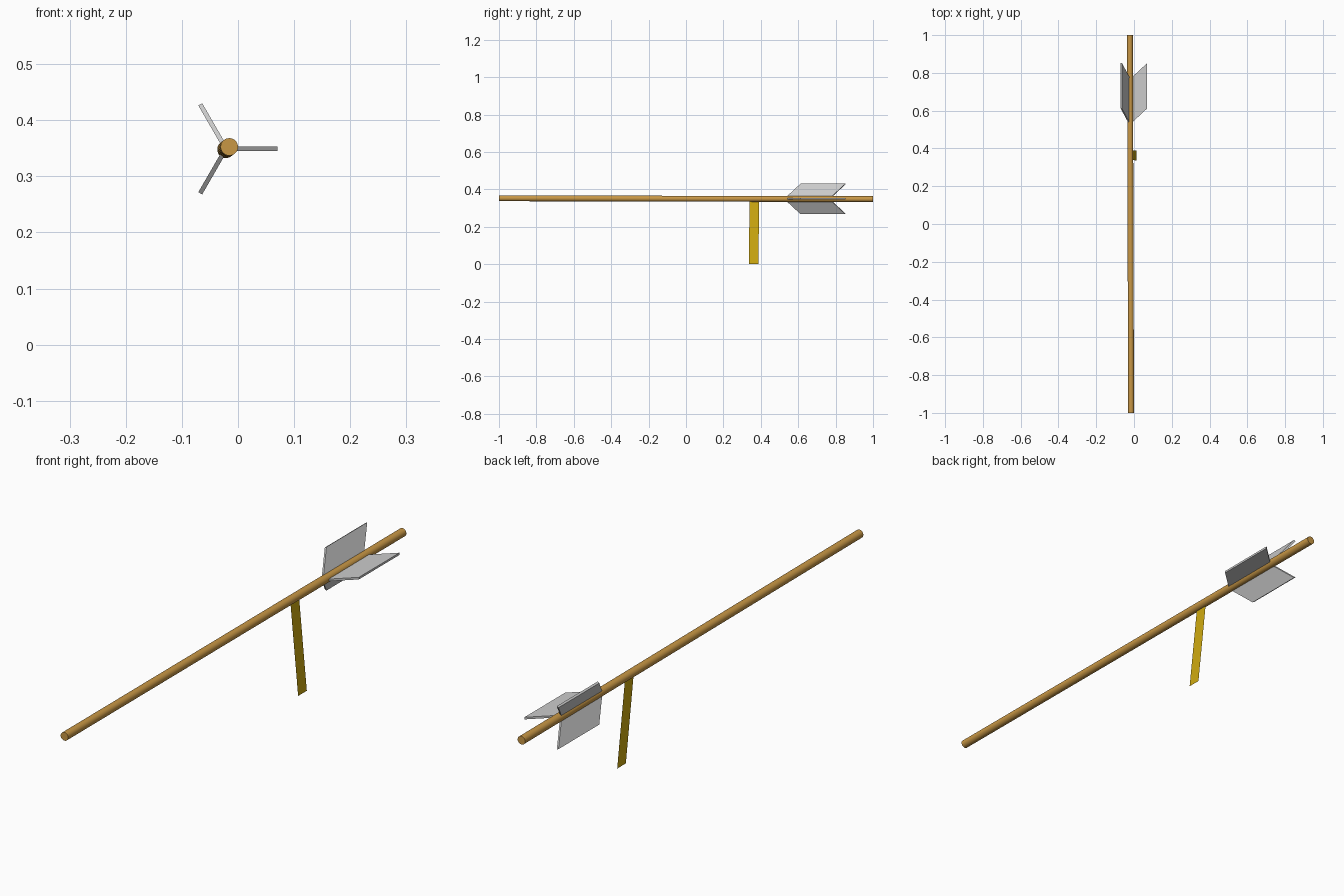
import bpy
import math
from mathutils import Vector, Matrix

if "Cube" in bpy.data.objects:
    bpy.data.objects.remove(bpy.data.objects["Cube"])


def material(name, color):
    m = bpy.data.materials.new(name)
    m.diffuse_color = (*color, 1)
    m.use_nodes = True
    m.node_tree.nodes["Principled BSDF"].inputs["Base Color"].default_value = m.diffuse_color
    return m


def mesh_object(name, verts, faces, mat=None):
    me = bpy.data.meshes.new(name)
    me.from_pydata(verts, [], faces)
    ob = bpy.data.objects.new(name, me)
    bpy.context.collection.objects.link(ob)
    if mat:
        me.materials.append(mat)
    return ob


wood = material("wood", (0.58, 0.31, 0.06))
yellow = material("yellow", (0.62, 0.40, 0.005))

# Shaft: a long, very slightly tilted rod
front = Vector((-0.0155, -1.0, 0.3525))
back = Vector((-0.0215, 1.0, 0.348))
axis = back - front
bpy.ops.mesh.primitive_cylinder_add(
    vertices=32, radius=0.0155, depth=axis.length,
    location=(front + back) / 2, rotation=axis.to_track_quat('Z', 'Y').to_euler())
shaft = bpy.context.object
shaft.name = "shaft"
shaft.data.materials.append(wood)
bpy.ops.object.shade_smooth_by_angle(angle=math.radians(40))

# Fins: swept parallelogram plates, three around the shaft
profile = [(0.009, 0.535), (0.0915, 0.612), (0.0915, 0.852), (0.009, 0.775)]
half = 0.004
verts = [(r, y, s * half) for s in (-1, 1) for r, y in profile]
faces = [(0, 1, 2, 3), (7, 6, 5, 4)] + [
    (i, i + 4, (i + 1) % 4 + 4, (i + 1) % 4) for i in range(4)]
for i in range(3):
    fin = mesh_object(f"fin_{i + 1}", verts, faces)
    fin.matrix_world = (Matrix.Translation((-0.0215, 0, 0.349))
                        @ Matrix.Rotation(i * math.tau / 3, 4, 'Y'))

# Ribbon: a single thin strip hanging below the shaft
mesh_object("ribbon",
            [(0.012, 0.337, 0), (0.012, 0.388, 0),
             (-0.021, 0.390, 0.336), (-0.021, 0.339, 0.336)],
            [(0, 1, 2, 3)], yellow)
